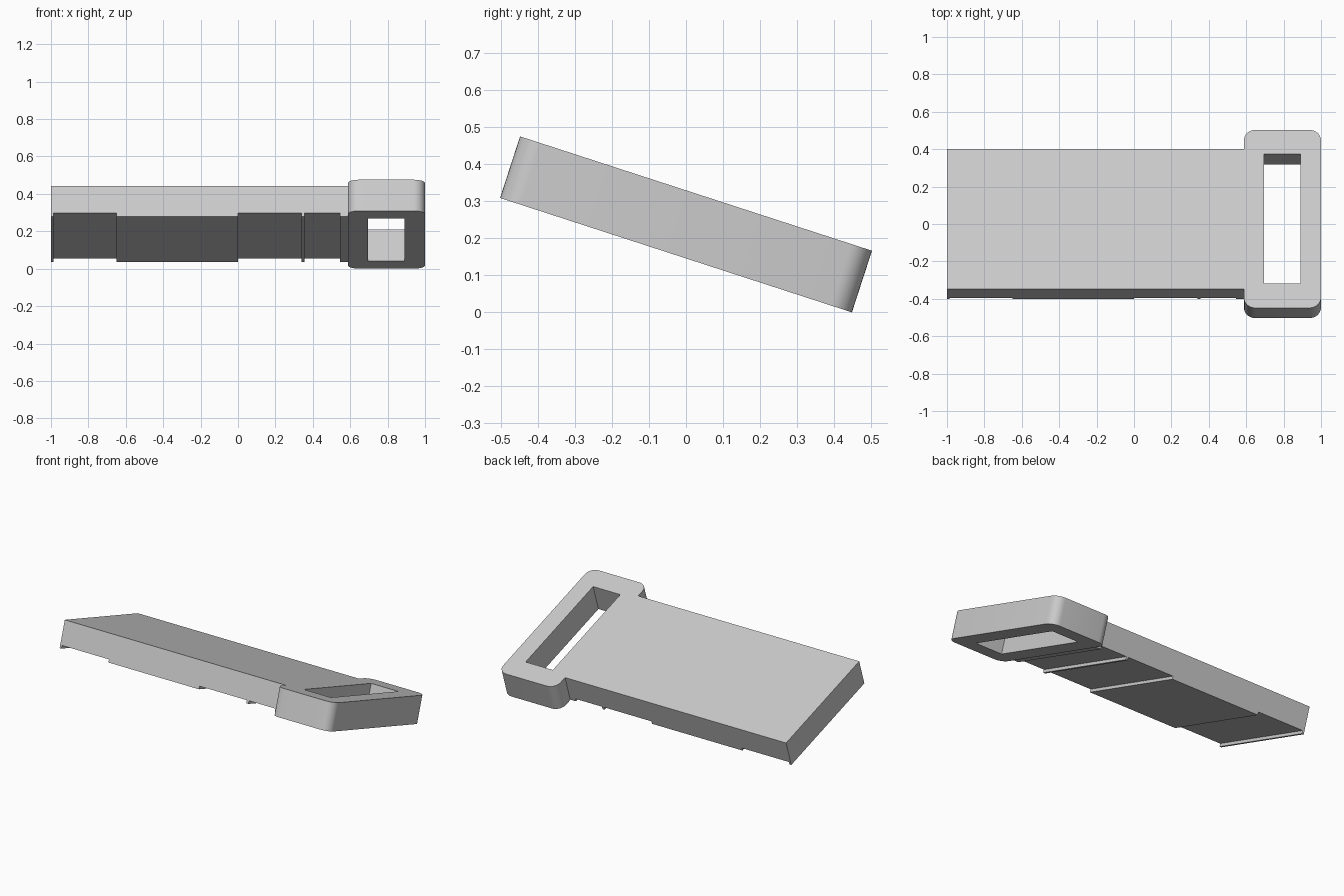
import bpy
import bmesh
from math import radians, cos, sin, pi

default = bpy.data.objects.get("Cube")
if default:
    bpy.data.objects.remove(default, do_unlink=True)

TILT = radians(-18)
CENTRE_Z = 0.238
HALF_THICK = 0.0875

grey = bpy.data.materials.new("light grey")
grey.use_nodes = True
colour = (0.6, 0.6, 0.6, 1)
grey.diffuse_color = colour
grey.node_tree.nodes["Principled BSDF"].inputs["Base Color"].default_value = colour


def place(obj):
    """Tilt a part that was modelled lying flat and give it its colour."""
    obj.rotation_euler.x = TILT
    obj.location.z = CENTRE_Z
    obj.data.materials.clear()
    obj.data.materials.append(grey)


def prism(name, outline, direction):
    """Extrude a closed outline along a direction."""
    bm = bmesh.new()
    face = bm.faces.new([bm.verts.new(p) for p in outline])
    moved = bmesh.ops.extrude_face_region(bm, geom=[face])["geom"]
    verts = [g for g in moved if isinstance(g, bmesh.types.BMVert)]
    bmesh.ops.translate(bm, verts=verts, vec=direction)
    bmesh.ops.recalc_face_normals(bm, faces=bm.faces)
    mesh = bpy.data.meshes.new(name)
    bm.to_mesh(mesh)
    bm.free()
    obj = bpy.data.objects.new(name, mesh)
    bpy.context.collection.objects.link(obj)
    return obj


# Plate: flat top, stepped underside with raised pads and thin ribs
LOW, HIGH = -0.084, -0.065
HALF_WIDTH = 0.394
steps = [(-1, -0.987, LOW), (-0.987, -0.65, HIGH), (-0.65, 0, LOW),
         (0, 0.34, HIGH), (0.34, 0.355, LOW), (0.355, 0.545, HIGH),
         (0.545, 0.587, LOW)]
profile = [(0.587, HALF_THICK), (-1, HALF_THICK)]
for start, end, depth in steps:
    profile += [(start, depth), (end, depth)]
plate = prism("plate", [(x, -HALF_WIDTH, z) for x, z in profile],
              (0, 2 * HALF_WIDTH, 0))
place(plate)


# Handle: rounded bar with a rectangular slot
def rounded_rectangle(x0, x1, half_y, radius, segments=8):
    points = []
    corners = [(x1, 1, 0), (x0, 1, 1), (x0, -1, 2), (x1, -1, 3)]
    for x, side, quarter in corners:
        cx = x - radius if x == x1 else x + radius
        cy = side * (half_y - radius)
        for i in range(segments + 1):
            a = (quarter + i / segments) * pi / 2
            points.append((cx + radius * cos(a), cy + radius * sin(a), -HALF_THICK))
    return points


handle = prism("handle", rounded_rectangle(0.587, 1, 0.5, 0.06),
               (0, 0, 2 * HALF_THICK))
slot = [(x, y, -0.3) for x, y in
        ((0.695, -0.364), (0.89, -0.364), (0.89, 0.364), (0.695, 0.364))]
cutter = prism("slot_cutter", slot, (0, 0, 0.6))
cutter.hide_render = True

cut = handle.modifiers.new("slot", "BOOLEAN")
cut.operation = "DIFFERENCE"
cut.solver = "EXACT"
cut.object = cutter
bpy.context.view_layer.objects.active = handle
bpy.ops.object.select_all(action="DESELECT")
handle.select_set(True)
bpy.ops.object.modifier_apply(modifier=cut.name)
bpy.data.objects.remove(cutter, do_unlink=True)
place(handle)
bpy.ops.object.shade_smooth_by_angle(angle=radians(30))
